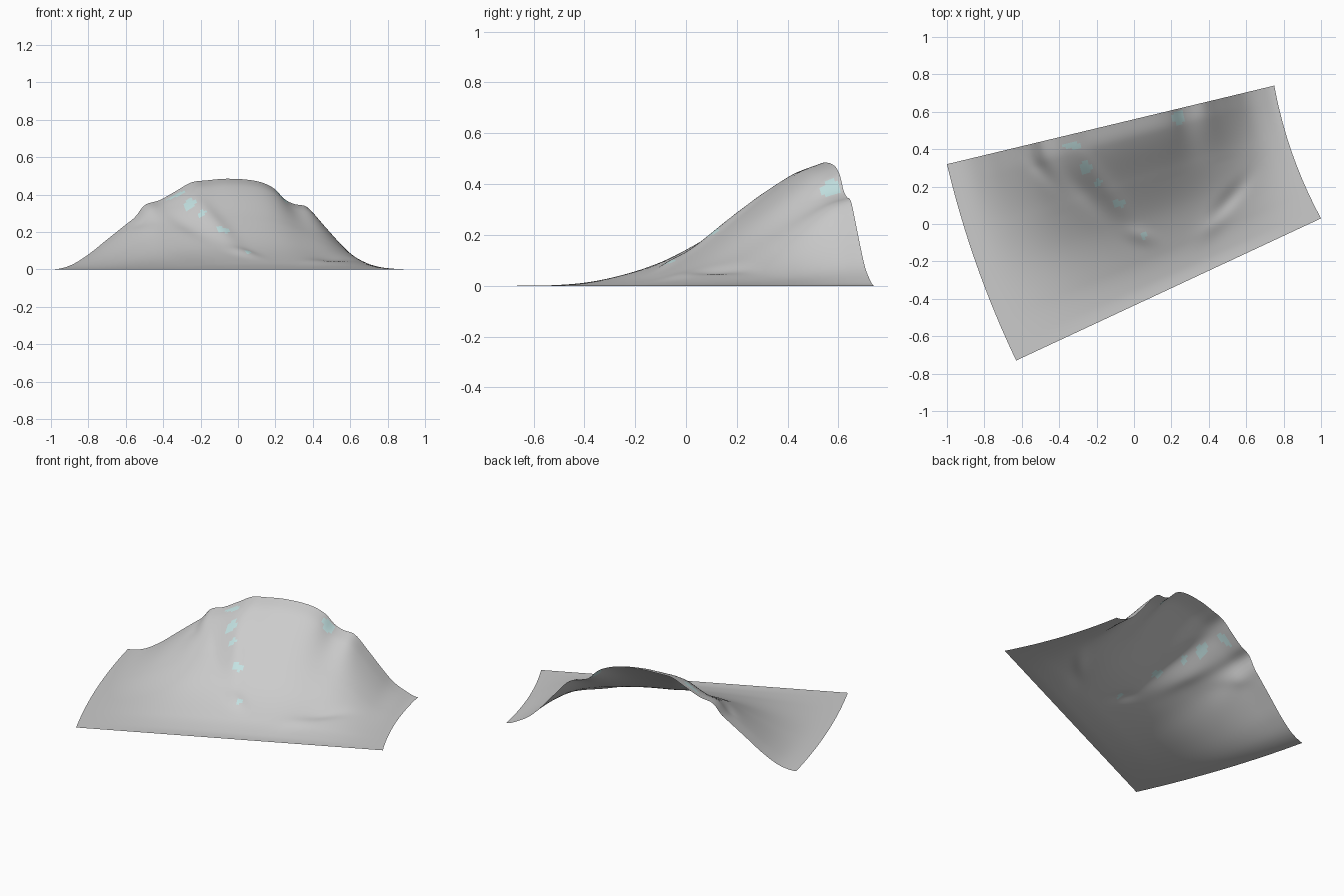
import bpy, bmesh, math

if "Cube" in bpy.data.objects:
    bpy.data.objects.remove(bpy.data.objects["Cube"])

# Height profile along the back edge: (x, z)
BACK = [(-1, 0), (-.9, .02), (-.8, .08), (-.7, .16), (-.6, .24), (-.55, .28), (-.5, .343),
        (-.42, .37), (-.33, .42), (-.25, .465), (-.17, .476), (-.05, .485), (.1, .472),
        (.19, .435), (.25, .375), (.3, .35), (.37, .333), (.45, .245), (.53, .15),
        (.6, .075), (.68, .025), (.75, 0)]
# Falloff from the back edge (0) to the front edge (1)
FALL = [(0, 1), (.11, .91), (.34, .575), (.57, .265), (.79, .075), (.92, .01), (1, 0)]
# Soft bumps: x, y, length, width, direction in degrees, height
BUMPS = [(-.15, .2, .22, .05, -55, .014), (-.27, .17, .15, .05, -50, -.012),
         (.5, .12, .15, .04, 50, -.014), (.42, .0, .12, .05, 50, .01),
         (-.5, .3, .12, .04, -50, -.012), (.03, -.06, .08, .04, -20, .01)]
# Tinted patches: x, y, radius x, radius y
PATCHES = [(-.33, .42, .05, .02), (-.26, .3, .035, .035), (-.19, .22, .02, .02),
           (-.08, .11, .04, .02), (.24, .57, .035, .04), (.05, -.06, .02, .02)]
NS, NT = 110, 70


def curve(pts, x):
    """Smooth monotone-friendly cubic through the points."""
    n = len(pts)
    i = max(k for k in range(n - 1) if pts[k][0] <= x + 1e-9)

    def slope(k):
        if k in (0, n - 1):
            return 0 if pts is BACK or k else -.7
        a, b = pts[k - 1], pts[k + 1]
        return (b[1] - a[1]) / (b[0] - a[0])
    (x0, y0), (x1, y1) = pts[i], pts[i + 1]
    h = x1 - x0
    u = (x - x0) / h
    return ((2*u**3 - 3*u*u + 1) * y0 + (u**3 - 2*u*u + u) * h * slope(i)
            + (3*u*u - 2*u**3) * y1 + (u**3 - u*u) * h * slope(i + 1))


def smooth_back(x, r):
    """Back profile averaged over a radius, so ripples fade towards the front."""
    ks = range(-4, 5)
    w = [math.exp(-(k / 2.5) ** 2) for k in ks]
    return sum(a * curve(BACK, min(.75, max(-1, x + k / 4 * r))) for a, k in zip(w, ks)) / sum(w)


def point(s, t):
    # Plan outline: straight front and back, bowed sides
    bx, by = -1 + 1.75 * s, .32 + .42 * s
    fx, fy = -.63 + 1.63 * s, -.73 + .76 * s
    bow = 4 * t * (1 - t)
    x = bx + (fx - bx) * t - .028 * bow
    y = by + (fy - by) * t - .01 * bow
    edge = min(1, 6 * s, 6 * (1 - s))
    z = smooth_back(bx, .16 * min(1, t * 2.5) * edge) * curve(FALL, t)
    for cx, cy, ln, wd, ang, h in BUMPS:
        c, q = math.cos(math.radians(ang)), math.sin(math.radians(ang))
        u, v = (x - cx) * c + (y - cy) * q, -(x - cx) * q + (y - cy) * c
        z += h * math.exp(-(u / ln) ** 2 - (v / wd) ** 2) * min(1, t * 8, (1 - t) * 4) * edge
    return x, y, max(z, 0)


def material(name, color):
    m = bpy.data.materials.new(name)
    m.diffuse_color = color
    m.use_nodes = True
    m.node_tree.nodes["Principled BSDF"].inputs["Base Color"].default_value = m.diffuse_color
    return m


# Hillside sheet
bm = bmesh.new()
grid = [[bm.verts.new(point(i / NS, j / NT)) for j in range(NT + 1)] for i in range(NS + 1)]
for i in range(NS):
    for j in range(NT):
        f = bm.faces.new((grid[i][j], grid[i][j + 1], grid[i + 1][j + 1], grid[i + 1][j]))
        f.smooth = True
        c = f.calc_center_median()
        if any(((c.x - px) / rx) ** 2 + ((c.y - py) / ry) ** 2 < 1 for px, py, rx, ry in PATCHES):
            f.material_index = 1
me = bpy.data.meshes.new("hillside")
bm.to_mesh(me)
bm.free()
me.materials.append(material("grey", (.8, .8, .8, 1)))
me.materials.append(material("pale_teal", (.55, .76, .76, 1)))
ob = bpy.data.objects.new("hillside", me)
bpy.context.collection.objects.link(ob)
